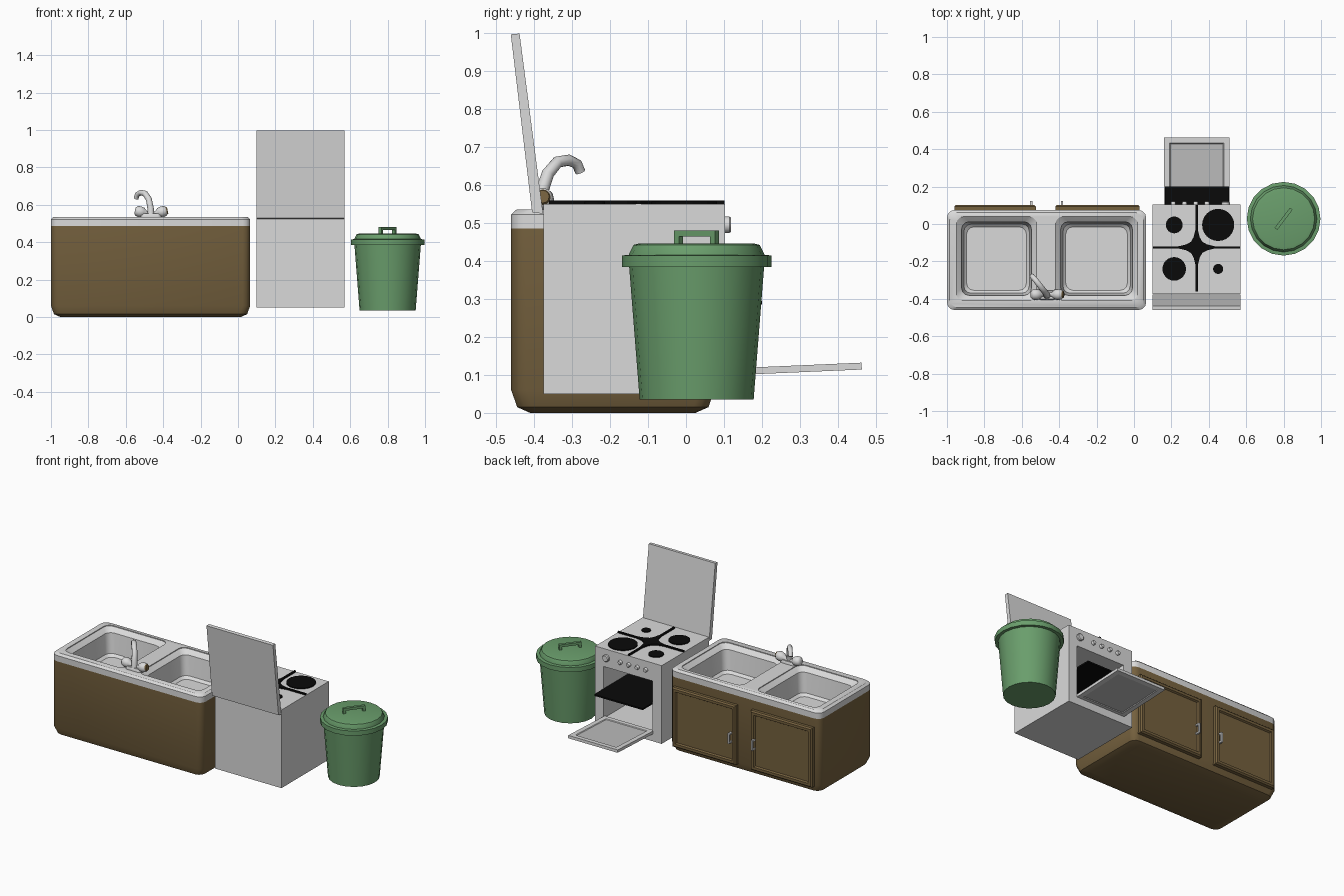
import bpy, bmesh, math
from mathutils import Vector, Matrix

if "Cube" in bpy.data.objects:
    bpy.data.objects.remove(bpy.data.objects["Cube"])


def material(name, rgb):
    m = bpy.data.materials.new(name)
    m.diffuse_color = (*rgb, 1)
    m.use_nodes = True
    m.node_tree.nodes["Principled BSDF"].inputs["Base Color"].default_value = m.diffuse_color
    return m


STEEL = material("light grey", (0.70, 0.70, 0.70))
PANEL = material("panel grey", (0.52, 0.52, 0.52))
BROWN = material("wood brown", (0.178, 0.119, 0.048))
GREEN = material("bin green", (0.144, 0.342, 0.150))
BLACK = material("black", (0.003, 0.003, 0.003))


def loft(name, rings, mat, smooth=None):
    """Skin a list of equal-length point rings and cap both ends."""
    bm = bmesh.new()
    vs = [[bm.verts.new(p) for p in r] for r in rings]
    n = len(vs[0])
    for a, b in zip(vs, vs[1:]):
        for i in range(n):
            bm.faces.new((a[i], a[(i + 1) % n], b[(i + 1) % n], b[i]))
    bm.faces.new(vs[0])
    bm.faces.new(vs[-1])
    bmesh.ops.recalc_face_normals(bm, faces=bm.faces)
    me = bpy.data.meshes.new(name)
    bm.to_mesh(me)
    bm.free()
    me.materials.append(mat)
    ob = bpy.data.objects.new(name, me)
    bpy.context.collection.objects.link(ob)
    if smooth:
        finish(ob, smooth)
    return ob


def finish(ob, angle):
    bpy.ops.object.select_all(action='DESELECT')
    ob.select_set(True)
    bpy.context.view_layer.objects.active = ob
    bpy.ops.object.shade_smooth_by_angle(angle=math.radians(angle))


def rrect(x0, x1, y0, y1, z, inset=0.0, r=0.04, seg=3):
    """Rounded rectangle ring at height z."""
    pts = []
    x0, x1, y0, y1 = x0 + inset, x1 - inset, y0 + inset, y1 - inset
    corners = ((x1 - r, y1 - r), (x0 + r, y1 - r), (x0 + r, y0 + r), (x1 - r, y0 + r))
    for k, (cx, cy) in enumerate(corners):
        for i in range(seg + 1):
            a = math.pi / 2 * (k + i / seg)
            pts.append((cx + r * math.cos(a), cy + r * math.sin(a), z))
    return pts


def circle(cx, cy, z, r, n=20):
    return [(cx + r * math.cos(2 * math.pi * i / n), cy + r * math.sin(2 * math.pi * i / n), z)
            for i in range(n)]


def rect_y(x0, x1, z0, z1, y, i=0.0):
    return [(x0 + i, y, z0 + i), (x1 - i, y, z0 + i), (x1 - i, y, z1 - i), (x0 + i, y, z1 - i)]


def box(name, x0, x1, y0, y1, z0, z1, mat):
    return loft(name, [rect_y(x0, x1, z0, z1, y0), rect_y(x0, x1, z0, z1, y1)], mat)


def cut(ob, cutter):
    mod = ob.modifiers.new("cut", 'BOOLEAN')
    mod.operation, mod.solver, mod.object = 'DIFFERENCE', 'EXACT', cutter
    bpy.context.view_layer.objects.active = ob
    bpy.ops.object.modifier_apply(modifier=mod.name)
    bpy.data.objects.remove(cutter)


def u_handle(name, base, along, out, length, height, bar, thick, mat):
    """Bracket handle: a U profile extruded sideways."""
    base, along, out = Vector(base), Vector(along).normalized(), Vector(out)
    side = along.cross(out) * thick / 2
    h, k = length / 2, length / 2 - bar
    prof = [(-h, 0), (-h, height), (h, height), (h, 0), (k, 0), (k, height - bar),
            (-k, height - bar), (-k, 0)]
    ring = [base + along * a + out * b for a, b in prof]
    return loft(name, [[p - side for p in ring], [p + side for p in ring]], mat)


# --- sink cabinet with grey top and two basins
X0, X1, Y0, Y1 = -1.0, 0.065, -0.46, 0.075
cab = loft("sink_cabinet", [rrect(X0, X1, Y0, Y1, z, i) for z, i in
           ((0, 0.05), (0.015, 0.016), (0.06, 0), (0.485, 0), (0.522, 0), (0.535, 0.014))], BROWN)
cab.data.materials.append(STEEL)
basins = ((-0.95, -0.52), (-0.42, 0.02))
for a, b in basins:
    cutter = loft("basin_cutter", [rrect(a, b, -0.41, 0.04, z, i, 0.04) for z, i in
                  ((0.6, 0), (0.53, 0), (0.505, 0.028), (0.38, 0.04), (0.365, 0.055))], STEEL)
    cutter.hide_render = True
    cut(cab, cutter)
for p in cab.data.polygons:
    c = p.center
    in_basin = c.z > 0.3 and -0.415 < c.y < 0.045 and any(a - 0.005 < c.x < b + 0.005 for a, b in basins)
    p.material_index = 1 if c.z > 0.486 or in_basin else 0
finish(cab, 35)

# --- cabinet doors with sunk panels, and their handles
for side, a, b, hx in (("left", -0.96, -0.525, -0.55), ("right", -0.42, 0.03, -0.385)):
    loft(side + "_cabinet_door", [rect_y(a, b, 0.05, 0.43, y, i) for y, i in
         ((0.07, 0), (0.094, 0), (0.102, 0.008), (0.102, 0.024), (0.092, 0.03))], BROWN)
    u_handle(side + "_door_handle", (hx, 0.09, 0.22), (0, 0, 1), (0, 1, 0), 0.065, 0.032, 0.01, 0.012, STEEL)

# --- tap: curved spout, base and two knobs
cu = bpy.data.curves.new("tap_spout", 'CURVE')
cu.dimensions, cu.bevel_depth, cu.bevel_resolution, cu.use_fill_caps = '3D', 0.015, 3, True
path = [(-0.465, -0.385, 0.53, 1.3), (-0.467, -0.38, 0.58, 1.15), (-0.477, -0.363, 0.63, 1.1),
        (-0.497, -0.338, 0.66, 1.05), (-0.52, -0.308, 0.665, 1), (-0.538, -0.287, 0.655, 0.95),
        (-0.545, -0.278, 0.634, 0.9)]
sp = cu.splines.new('POLY')
sp.points.add(len(path) - 1)
for pt, (x, y, z, r) in zip(sp.points, path):
    pt.co, pt.radius = (x, y, z, 1), r
spout = bpy.data.objects.new("tap_spout", cu)
bpy.context.collection.objects.link(spout)
bpy.ops.object.select_all(action='DESELECT')
spout.select_set(True)
bpy.context.view_layer.objects.active = spout
bpy.ops.object.convert(target='MESH')
spout = bpy.context.object
spout.data.materials.clear()
spout.data.materials.append(STEEL)
finish(spout, 50)
loft("tap_base", [rrect(-0.52, -0.41, -0.405, -0.355, z, i, 0.02) for z, i in
     ((0.53, 0), (0.545, 0), (0.552, 0.004))], STEEL, 40)
for side, s in (("left", -1), ("right", 1)):
    prof = ((0, 0.010), (0.025, 0.011), (0.04, 0.025), (0.06, 0.030), (0.08, 0.026), (0.088, 0.016))
    tilt = Matrix.Translation((-0.465, -0.377, 0.55)) @ Matrix.Rotation(s * math.radians(78), 4, 'Y')
    knob = loft(side + "_tap_knob", [circle(0, 0, z, r, 12) for z, r in prof], STEEL, 50)
    knob.data.transform(tilt)
    if s > 0:
        cap = loft("tap_knob_cap", [circle(0, 0, z, r, 12) for z, r in ((0.084, 0.021), (0.091, 0.017))], BROWN)
        cap.data.transform(tilt)

# --- stove body with oven hollow
stove = box("stove_body", 0.10, 0.57, -0.375, 0.103, 0.05, 0.55, STEEL)
oven = box("oven_cutter", 0.165, 0.51, -0.33, 0.2, 0.105, 0.435, STEEL)
oven.hide_render = True
cut(stove, oven)
box("oven_rack", 0.166, 0.509, -0.32, 0.20, 0.285, 0.295, BLACK)

# --- open oven door with a sunk panel on both faces
door = loft("oven_door", [[(x, y, z) for x, y in ((0.16 + i, i), (0.51 - i, i), (0.51 - i, 0.37 - i), (0.16 + i, 0.37 - i))]
            for z, i in ((0.004, 0.034), (0, 0.03), (0, 0), (0.018, 0), (0.018, 0.03), (0.014, 0.034))], STEEL)
door.data.materials.append(PANEL)
for p in door.data.polygons:
    if abs(p.normal.z) > 0.9 and 0.002 < p.center.z < 0.016:
        p.material_index = 1
door.data.transform(Matrix.Translation((0, 0.093, 0.098)) @ Matrix.Rotation(math.radians(2.5), 4, 'X'))

# --- raised stove lid leaning back
loft("stove_lid", [[(x, -0.405, 0.528), (x, -0.376, 0.524), (x, -0.438, 0.998), (x, -0.461, 0.996)]
                   for x in (0.10, 0.57)], STEEL)

# --- burners and pan support
for i, (x, y, r) in enumerate(((0.215, -0.005, 0.045), (0.45, -0.005, 0.086),
                               (0.215, -0.24, 0.063), (0.45, -0.24, 0.027))):
    loft("burner_%d" % (i + 1), [circle(x, y, z, r, 24) for z in (0.548, 0.556)], BLACK)
cx, cy = 0.335, -0.125
star = []
for k in range(4):
    rot = Matrix.Rotation(k * math.pi / 2, 2)
    star += [Vector((cx, cy)) + rot @ Vector(p) for p in
             ((0.10, -0.005), (0.10, 0.005), (0.055, 0.016), (0.03, 0.03), (0.016, 0.055))]
loft("pan_support_star", [[(p.x, p.y, z) for p in star] for z in (0.549, 0.559)], BLACK)
box("pan_support_bar_x", 0.102, 0.568, cy - 0.006, cy + 0.006, 0.549, 0.559, BLACK)
box("pan_support_bar_y", cx - 0.006, cx + 0.006, -0.36, 0.101, 0.549, 0.559, BLACK)

# --- stove control knobs
for i, (x, r) in enumerate(((0.21, 0.013), (0.27, 0.013), (0.33, 0.013), (0.39, 0.013), (0.49, 0.022))):
    k = loft("stove_knob_%d" % (i + 1), [circle(0, 0, z, q, 12) for z, q in
             ((0, r), (0.013, r), (0.018, r * 0.8))], STEEL, 40)
    k.data.transform(Matrix.Translation((x, 0.101, 0.495)) @ Matrix.Rotation(-math.pi / 2, 4, 'X'))

# --- bin with lid and handle
bx, by = 0.80, 0.028
loft("bin_body", [circle(bx, by, z, r) for z, r in ((0.035, 0.150), (0.39, 0.178))], GREEN, 30)
loft("bin_rim", [circle(bx, by, z, r) for z, r in
     ((0.384, 0.178), (0.384, 0.187), (0.412, 0.187), (0.412, 0.198), (0.384, 0.198))][1:2] +
     [circle(bx, by, z, r) for z, r in ((0.384, 0.197), (0.414, 0.197), (0.416, 0.18))], GREEN, 30)
loft("bin_lid", [circle(bx, by, z, r) for z, r in
     ((0.412, 0.178), (0.418, 0.178), (0.442, 0.166), (0.446, 0.150))], GREEN, 30)
u_handle("bin_lid_handle", (bx, by, 0.442), (0.08, 0.105, 0), (0, 0, 1), 0.135, 0.038, 0.016, 0.018, GREEN)
